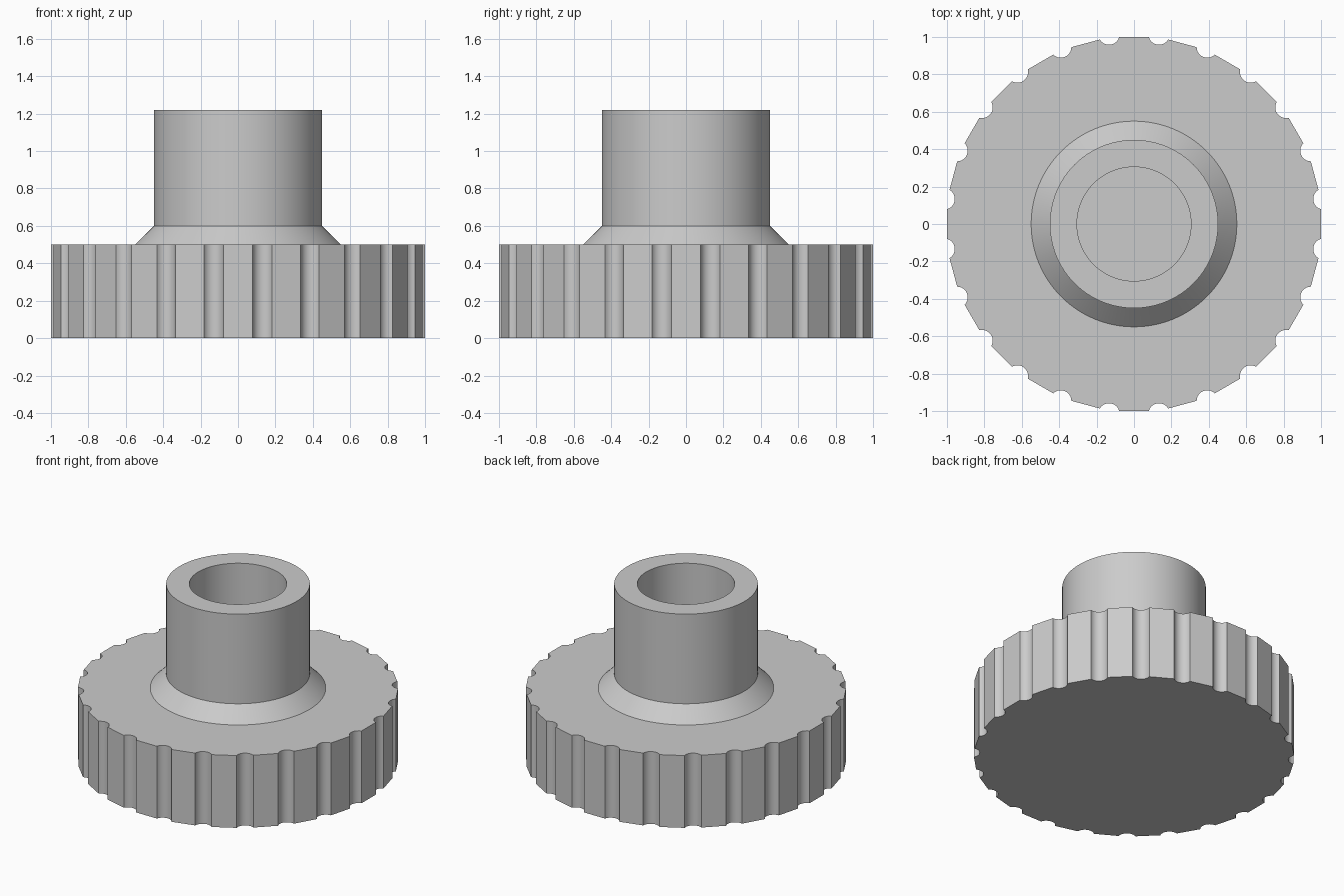
import bpy
import bmesh
from math import sin, cos, pi, radians, sqrt
from mathutils import Vector, Matrix

cube = bpy.data.objects.get("Cube")
if cube:
    bpy.data.objects.remove(cube, do_unlink=True)

# Single plain grey
grey = bpy.data.materials.new("plain grey")
grey.use_nodes = True
colour = (0.6, 0.6, 0.6, 1)
grey.diffuse_color = colour
grey.node_tree.nodes["Principled BSDF"].inputs["Base Color"].default_value = colour


def finish(bm, name):
    """Turn a bmesh into a shaded object."""
    bmesh.ops.recalc_face_normals(bm, faces=bm.faces)
    mesh = bpy.data.meshes.new(name)
    bm.to_mesh(mesh)
    bm.free()
    mesh.materials.append(grey)
    obj = bpy.data.objects.new(name, mesh)
    bpy.context.collection.objects.link(obj)
    bpy.ops.object.select_all(action="DESELECT")
    obj.select_set(True)
    bpy.context.view_layer.objects.active = obj
    bpy.ops.object.shade_smooth_by_angle(angle=radians(30))
    return obj


# Grip wheel: flat-sided disc with a round flute at each corner
FLUTES, FLUTE_R, FLUTE_AT, STEPS = 24, 0.057, 1.024, 10
WHEEL_TOP = 0.5


def flute_arc():
    """Arc of one flute on the x axis, ending on the two adjoining flats."""
    half = pi / FLUTES
    # Distance from flute centre to the flat, and the angle where they meet
    gap = FLUTE_AT * cos(half) - 1.0
    along = FLUTE_AT * sin(half) - sqrt(FLUTE_R ** 2 - gap ** 2)
    end = Matrix.Rotation(half, 2) @ Vector((1.0, -along))
    spread = (Vector((FLUTE_AT, 0)) - end).angle(Vector((1, 0)))
    return [Vector((FLUTE_AT - FLUTE_R * cos(a), FLUTE_R * sin(a)))
            for a in (spread * (2 * i / STEPS - 1) for i in range(STEPS + 1))]


bm = bmesh.new()
arc = flute_arc()
outline = []
for k in range(FLUTES):
    turn = Matrix.Rotation((k + 0.5) * 2 * pi / FLUTES, 2)
    outline += [bm.verts.new((turn @ p).to_3d()) for p in arc]
base = bm.faces.new(outline)
top = bmesh.ops.extrude_face_region(bm, geom=[base], use_keep_orig=True)
bmesh.ops.translate(bm, vec=(0, 0, WHEEL_TOP),
                    verts=[v for v in top["geom"] if isinstance(v, bmesh.types.BMVert)])
finish(bm, "grip_wheel")

# Hub: lathed collar with a sloped foot and a blind bore
profile = [(0.305, WHEEL_TOP), (0.305, 1.22), (0.45, 1.22), (0.45, 0.6), (0.55, WHEEL_TOP)]
bm = bmesh.new()
points = [bm.verts.new((r, 0, z)) for r, z in profile]
edges = [bm.edges.new(pair) for pair in zip(points, points[1:])]
bmesh.ops.spin(bm, geom=points + edges, cent=(0, 0, 0), axis=(0, 0, 1),
               angle=2 * pi, steps=96, use_merge=True)
bmesh.ops.remove_doubles(bm, verts=bm.verts, dist=0.0001)
# Keep the wall normals pointing away from the solid ring
bmesh.ops.holes_fill(bm, edges=[], sides=0)
hub = finish(bm, "hub")
